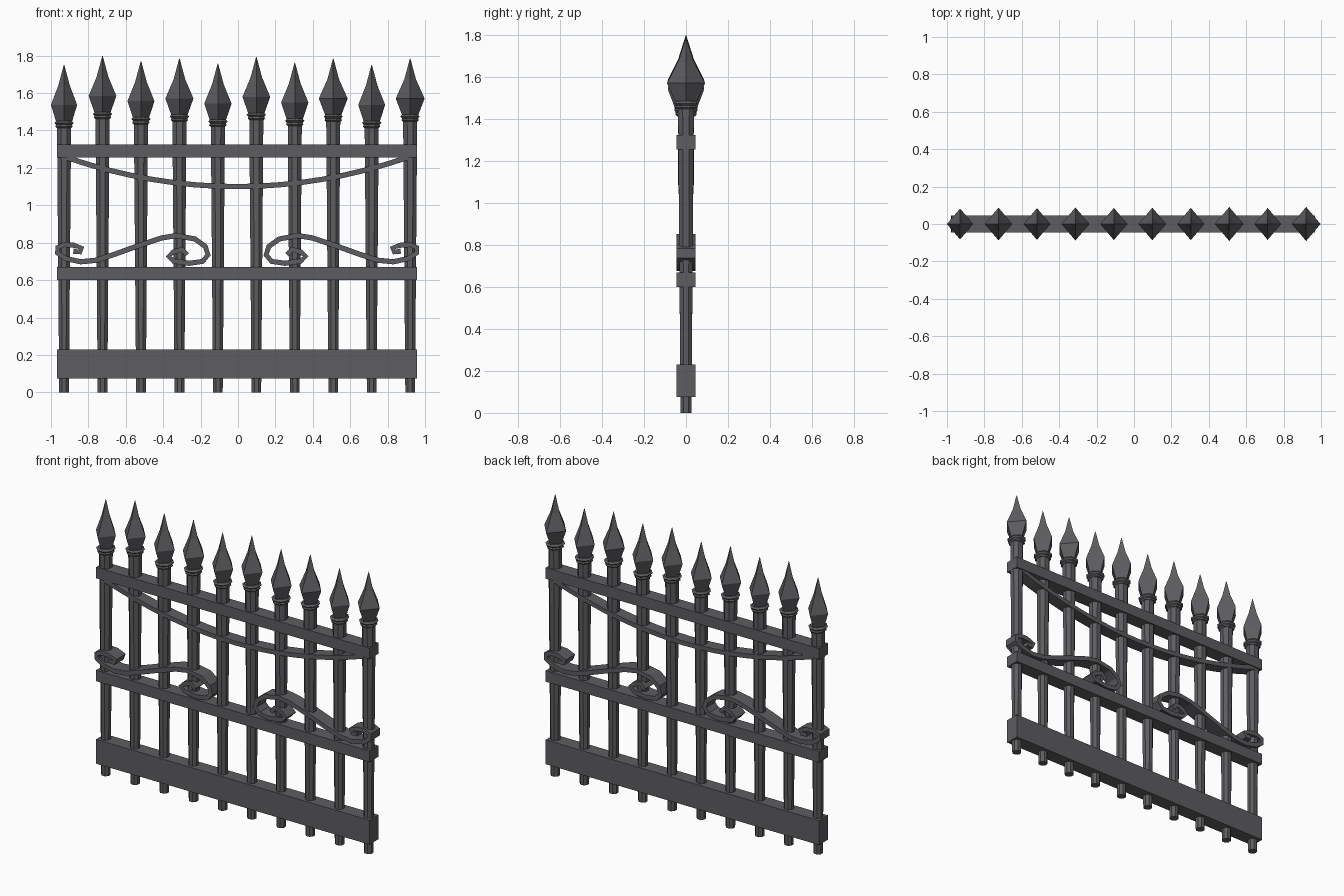
import bpy, bmesh, math
from mathutils import Vector

if "Cube" in bpy.data.objects:
    bpy.data.objects.remove(bpy.data.objects["Cube"])

CX = -0.005  # mirror line of the panel

iron = bpy.data.materials.new("dark_iron")
iron.diffuse_color = (0.11, 0.11, 0.12, 1)
iron.use_nodes = True
iron.node_tree.nodes["Principled BSDF"].inputs["Base Color"].default_value = iron.diffuse_color


def finish(name, bm):
    bmesh.ops.recalc_face_normals(bm, faces=bm.faces)
    me = bpy.data.meshes.new(name)
    bm.to_mesh(me)
    bm.free()
    me.materials.append(iron)
    ob = bpy.data.objects.new(name, me)
    bpy.context.collection.objects.link(ob)
    return ob


def skin(bm, rings):
    """Join equal-sized rings of points into a closed tube."""
    vr = [[bm.verts.new(p) for p in r] for r in rings]
    n = len(vr[0])
    for a, b in zip(vr, vr[1:]):
        for i in range(n):
            j = (i + 1) % n
            bm.faces.new((a[i], a[j], b[j], b[i]))
    bm.faces.new(vr[0])
    bm.faces.new(vr[-1])


def turned(name, x, profile, sides, turn=0.0, sy=1.0):
    """Faceted lathe around the vertical line at x; profile is (radius, z)."""
    angles = [turn + 2 * math.pi * i / sides for i in range(sides)]
    rings = [[(x + r * math.cos(a), sy * r * math.sin(a), z) for a in angles]
             for r, z in profile]
    bm = bmesh.new()
    skin(bm, rings)
    return finish(name, bm)


def box(name, x0, x1, hy, z0, z1):
    bm = bmesh.new()
    skin(bm, [[(x, -hy, z0), (x, hy, z0), (x, hy, z1), (x, -hy, z1)] for x in (x0, x1)])
    return finish(name, bm)


def ribbon(name, pts, thick, hy, mirror=1):
    """Flat strap following (x, z) points, with depth along y."""
    pts = [Vector((CX + mirror * (x - CX), z)) for x, z in pts]
    rings = []
    for i, p in enumerate(pts):
        d1 = (p - pts[i - 1]).normalized() if i else Vector((0, 0))
        d2 = (pts[i + 1] - p).normalized() if i < len(pts) - 1 else Vector((0, 0))
        t = (d1 + d2).normalized()
        o = Vector((-t.y, t.x)) * thick / 2
        a, b = p + o, p - o
        rings.append([(a.x, -hy, a.y), (a.x, hy, a.y), (b.x, hy, b.y), (b.x, -hy, b.y)])
    bm = bmesh.new()
    skin(bm, rings)
    return finish(name, bm)


# Posts with collars and spear heads: (tip height, spear half width)
spears = [(1.75, .070), (1.798, .074), (1.77, .072), (1.784, .075), (1.757, .073),
          (1.793, .074), (1.762, .073), (1.784, .077), (1.75, .072), (1.784, .077)]
for i, (tip, w) in enumerate(spears):
    x = -0.93 + i * 0.2056
    base = tip - 0.305
    turned("post", x, [(.028, 0), (.041, base)], 8, math.pi / 8)
    turned("collar", x, [(.042, base - .032), (.050, base - .024), (.046, base - .014),
                         (.056, base - .004), (.045, base + .006)], 8, math.pi / 8, 1.1)
    turned("spear_head", x, [(.042, base), (w, tip - .213), (.031, tip - .11), (.0015, tip)],
           4, 0, 1.18)

# Horizontal rails
for name, z0, z1 in (("top_rail", 1.255, 1.325), ("middle_rail", .60, .67),
                     ("bottom_rail", .075, .23)):
    box(name, -.968, .957, .045, z0, z1)

# Sagging strap below the top rail
arc = []
for i in range(17):
    u = -1 + i / 8
    arc.append((CX + .91 * u, 1.10 + .155 * u * u))
ribbon("sagging_strap", arc, .028, .039)

# Pair of S scrolls above the middle rail
scroll = [(.262, .735), (.29, .765), (.335, .75), (.362, .727), (.335, .702), (.25, .69),
          (.18, .70), (.15, .735), (.165, .78), (.22, .82), (.32, .838), (.40, .825),
          (.52, .785), (.65, .738), (.75, .706), (.83, .698), (.91, .715), (.955, .745),
          (.955, .775), (.92, .79), (.87, .787), (.825, .772), (.835, .75), (.87, .755)]
for side in (1, -1):
    ribbon("scroll", scroll, .028, .046, side)
